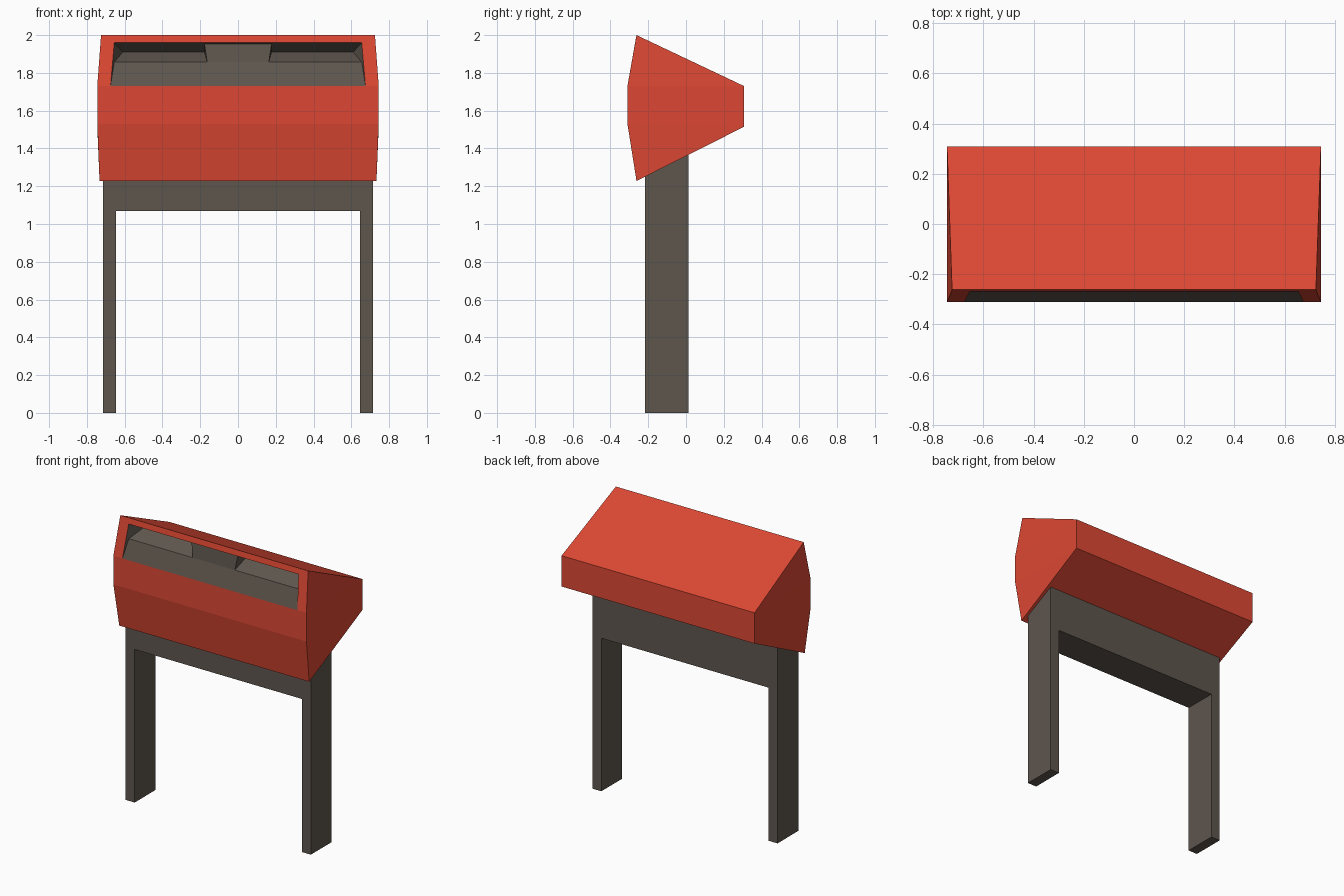
import bpy, bmesh

if "Cube" in bpy.data.objects:
    bpy.data.objects.remove(bpy.data.objects["Cube"])


def material(name, rgb):
    m = bpy.data.materials.new(name)
    m.diffuse_color = (*rgb, 1)
    m.use_nodes = True
    m.node_tree.nodes["Principled BSDF"].inputs["Base Color"].default_value = m.diffuse_color
    return m


RED = material("red paint", (0.72, 0.064, 0.033))
GREY = material("warm dark grey", (0.112, 0.093, 0.076))


def build(name, mat, polys, closed=True):
    """Make an object from corner-point polygons, welding shared corners."""
    bm = bmesh.new()
    for poly in polys:
        bm.faces.new([bm.verts.new(p) for p in poly])
    bmesh.ops.remove_doubles(bm, verts=bm.verts, dist=1e-4)
    if closed:
        bmesh.ops.recalc_face_normals(bm, faces=bm.faces)
    me = bpy.data.meshes.new(name)
    bm.to_mesh(me)
    bm.free()
    me.materials.append(mat)
    ob = bpy.data.objects.new(name, me)
    bpy.context.collection.objects.link(ob)
    return ob


def strip(a, b, x0=None, x1=None):
    """Quad across x between two profile points (half width, y, z)."""
    return [(-a[0], *a[1:]), (a[0], *a[1:]), (b[0], *b[1:]), (-b[0], *b[1:])]


# Head: profile of (half width, y, z), starting at the front lip
lip, low, bottom = (0.745, -0.31, 1.73), (0.745, -0.31, 1.53), (0.733, -0.262, 1.228)
back_low, back_top, peak = (0.745, 0.308, 1.515), (0.745, 0.308, 1.73), (0.725, -0.262, 2.0)
profile = [lip, low, bottom, back_low, back_top, peak]

# Opening in the sloping front panel
o_top, o_low = (0.655, -0.2694, 1.96), (0.675, -0.31, 1.73)

faces = [strip(a, b) for a, b in zip(profile, profile[1:])]
faces.append(strip(o_top, peak))
for s in (-1, 1):
    side = lambda p: (s * p[0], p[1], p[2])
    faces.append([side(p) for p in (lip, peak, o_top, o_low)])
    # the end wall bends slightly, so it is split into flat pieces
    faces.append([side(p) for p in (peak, lip, back_top)])
    faces.append([side(p) for p in (lip, low, back_low, back_top)])
    faces.append([side(p) for p in (low, bottom, back_low)])
# keep the lip edge joined to the opening corners
faces[0] = [(-lip[0], *lip[1:]), (-o_low[0], *o_low[1:]), (o_low[0], *o_low[1:]),
            (lip[0], *lip[1:]), (low[0], *low[1:]), (-low[0], *low[1:])]

# Recess lining: steep apron, shelf sloping back, underside of the roof
fold, rear = (0.655, -0.268, 1.857), (0.61, -0.165, 1.91)
lining = [strip(o_low, fold), strip(fold, rear), strip(rear, o_top)]
for s in (-1, 1):
    lining.append([(s * p[0], p[1], p[2]) for p in (o_low, fold, rear, o_top)])

build("head_shell", RED, faces)
build("recess_lining", GREY, [[v for v in f] for f in lining], closed=False)

# Centre block dividing the recess into two slots
f, b, t = (0.163, -0.268, 1.857), (0.178, -0.165, 1.91), (0.178, -0.258, 1.954)
build("recess_divider", GREY, [strip(f, t), strip(t, b), strip(b, f)] + [
    [(s * p[0], p[1], p[2]) for p in (f, t, b)] for s in (-1, 1)])

# Stand: two legs and a crossbar in one, top following the head underside
outer, inner, y0, y1 = 0.715, 0.645, -0.218, 0.012
bar = 1.068
outline = [(-outer, 0), (-inner, 0), (-inner, bar), (inner, bar),
           (inner, 0), (outer, 0), (outer, None), (-outer, None)]
front = [(x, y0, 1.255 if z is None else z) for x, z in outline]
rear_face = [(x, y1, 1.37 if z is None else z) for x, z in outline]
stand = [front, rear_face[::-1]]
for i in range(len(outline)):
    j = (i + 1) % len(outline)
    stand.append([front[i], rear_face[i], rear_face[j], front[j]])
build("stand", GREY, stand)
